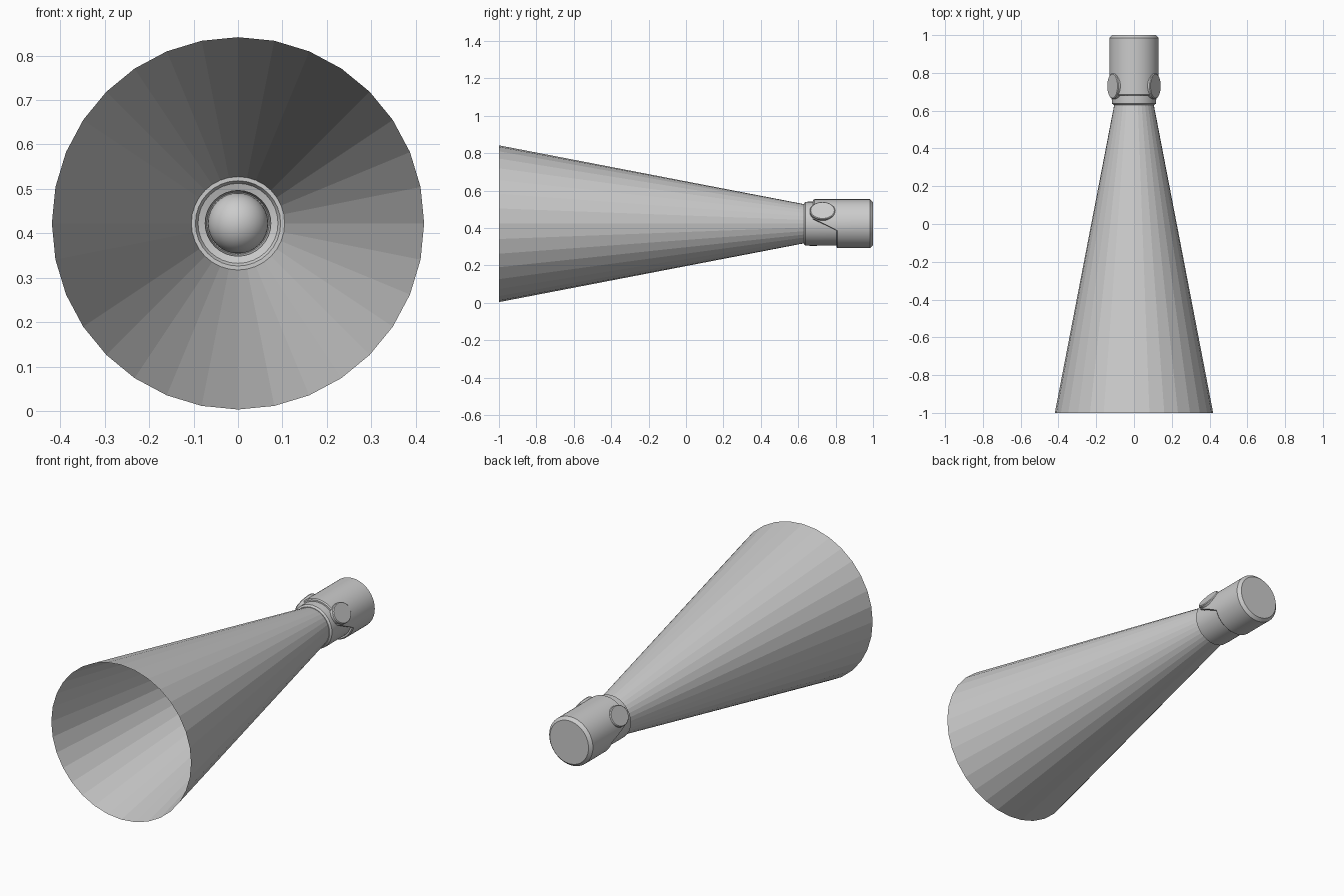
import bpy, bmesh, math
from mathutils import Matrix, Vector

if "Cube" in bpy.data.objects:
    bpy.data.objects.remove(bpy.data.objects["Cube"])

CZ = 0.4225   # height of the long axis


def finish(bm, name, smooth=True):
    bmesh.ops.remove_doubles(bm, verts=bm.verts, dist=1e-5)
    bmesh.ops.recalc_face_normals(bm, faces=bm.faces)
    me = bpy.data.meshes.new(name)
    bm.to_mesh(me)
    bm.free()
    ob = bpy.data.objects.new(name, me)
    bpy.context.collection.objects.link(ob)
    if smooth:
        bpy.ops.object.select_all(action='DESELECT')
        ob.select_set(True)
        bpy.context.view_layer.objects.active = ob
        bpy.ops.object.shade_smooth_by_angle(angle=math.radians(35))
    return ob


def lathe(name, profile, n=32, smooth=True):
    """Spin around the y axis; profile(angle) gives (radius, y) pairs."""
    bm = bmesh.new()
    rings = []
    for i in range(n):
        a = 2 * math.pi * i / n
        rings.append([bm.verts.new((r * math.cos(a), y, CZ + r * math.sin(a)))
                      for r, y in profile(a)])
    for i in range(n):
        p, q = rings[i], rings[(i + 1) % n]
        for k in range(len(p) - 1):
            bm.faces.new((p[k], p[k + 1], q[k + 1], q[k]))
    return finish(bm, name, smooth)


# Open light beam
lathe("light_beam", lambda a: [(0.419, -1), (0.105, 0.63)], smooth=False)

# Torch head with stepped rim and reflector recess
lathe("torch_head", lambda a: [
    (0, 0.70), (0.070, 0.70), (0.074, 0.645), (0.090, 0.64), (0.096, 0.63),
    (0.108, 0.63), (0.117, 0.638), (0.118, 0.665), (0.117, 0.83), (0, 0.83)])

# Bulb
bm = bmesh.new()
bmesh.ops.create_uvsphere(bm, u_segments=32, v_segments=16, radius=0.068,
                          matrix=Matrix.Translation((0, 0.70, CZ)))
finish(bm, "bulb")


# Body sleeve: reaches forward over the upper half, cut back below
def sleeve(a):
    z = 0.131 * math.sin(a)
    t = min(1, max(0, (0.025 - z) / 0.062))
    y = 0.68 + 0.125 * t
    return [(0.108, y), (0.126, y), (0.131, y + 0.006), (0.131, 0.984),
            (0.116, 1.0), (0, 1.0)]


lathe("body_sleeve", sleeve, n=64)

# Oval side pads, tilted upwards
for side, name in ((1, "side_pad_right"), (-1, "side_pad_left")):
    bm = bmesh.new()
    tilt = math.radians(32)
    normal = Vector((side * math.cos(tilt), 0, math.sin(tilt)))
    rot = normal.to_track_quat('Z', 'Y').to_matrix().to_4x4()
    along = Vector((0, 1, 0))
    across = normal.cross(along)
    base = Vector((0, 0.73, CZ))
    rings = []
    for depth, s in ((0.105, 1), (0.131, 1), (0.135, 0.93)):
        ring = []
        for i in range(32):
            a = 2 * math.pi * i / 32
            ring.append(bm.verts.new(base + normal * depth
                        + along * (0.068 * s * math.cos(a))
                        + across * (0.055 * s * math.sin(a))))
        rings.append(ring)
    for p, q in zip(rings, rings[1:]):
        for i in range(32):
            j = (i + 1) % 32
            bm.faces.new((p[i], p[j], q[j], q[i]))
    bm.faces.new(rings[0])
    bm.faces.new(rings[-1])
    finish(bm, name)
